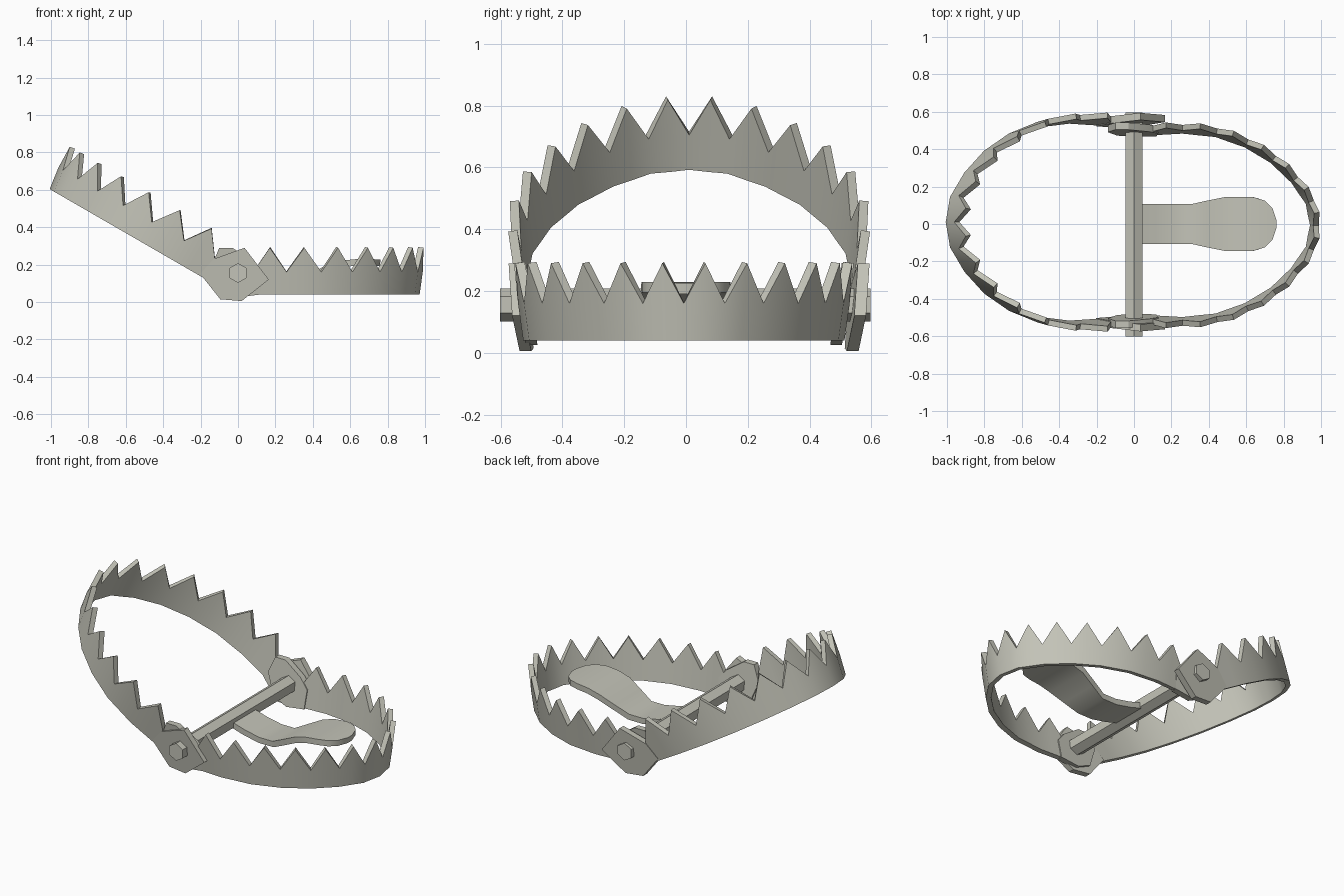
import bpy, bmesh, math
from mathutils import Matrix, Vector

cube = bpy.data.objects.get("Cube")
if cube:
    bpy.data.objects.remove(cube)

PIVOT_Z = 0.155
LOW, VALLEY, PEAK = -0.115, 0.005, 0.135   # band heights relative to the hinge
FLARE = 0.14                               # outward lean per unit of height

steel = bpy.data.materials.new("worn_steel")
steel.use_nodes = True
colour = (0.55, 0.55, 0.48, 1)
steel.diffuse_color = colour
steel.node_tree.nodes["Principled BSDF"].inputs["Base Color"].default_value = colour


def make_object(name, verts, faces, matrix, thickness=0, fix_normals=True):
    """Mesh object, optionally thickened inwards from its surface."""
    mesh = bpy.data.meshes.new(name)
    mesh.from_pydata(verts, [], faces)
    mesh.materials.append(steel)
    if fix_normals:
        bm = bmesh.new()
        bm.from_mesh(mesh)
        bmesh.ops.recalc_face_normals(bm, faces=bm.faces)
        bm.to_mesh(mesh)
        bm.free()
    mesh.transform(matrix)
    obj = bpy.data.objects.new(name, mesh)
    bpy.context.collection.objects.link(obj)
    bpy.ops.object.select_all(action='DESELECT')
    obj.select_set(True)
    bpy.context.view_layer.objects.active = obj
    if thickness:
        mod = obj.modifiers.new("thickness", 'SOLIDIFY')
        mod.thickness = thickness
        mod.offset = -1
        bpy.ops.object.modifier_apply(modifier=mod.name)
    bpy.ops.object.shade_smooth_by_angle(angle=math.radians(30))
    return obj


def jaw_band(name, half, matrix):
    """Toothed band: corners at the valleys, a tooth between each pair."""
    corners = [Vector((x, -y)) for x, y in reversed(half)]
    corners += [Vector(p) for p in half[1:]]
    last = len(corners) - 1
    normals = []
    for i in range(len(corners)):
        along = corners[min(i + 1, last)] - corners[max(i - 1, 0)]
        normals.append(Vector((along.y, -along.x)).normalized())
    columns = []
    for i, p in enumerate(corners):
        columns.append((p, normals[i], VALLEY))
        if i < last:
            mid_normal = (normals[i] + normals[i + 1]).normalized()
            columns.append(((p + corners[i + 1]) / 2, mid_normal, PEAK))
    verts = []
    for p, n, top in columns:
        for z in (LOW, top):
            q = p + n * FLARE * (z - PEAK)
            verts.append((q.x, q.y, z))
    faces = [(2 * i, 2 * i + 2, 2 * i + 3, 2 * i + 1) for i in range(len(columns) - 1)]
    return make_object(name, verts, faces, matrix, 0.03, False)


def hinge_plate(name, outline, outer, side, matrix):
    """Flat leaning plate at the end of a jaw."""
    n = len(outline)
    verts = [(x, side * (outer + FLARE * (z - PEAK) - inset), z)
             for inset in (0, 0.038) for x, z in outline]
    faces = [tuple(range(n)), tuple(range(2 * n - 1, n - 1, -1))]
    faces += [(i, (i + 1) % n, n + (i + 1) % n, n + i) for i in range(n)]
    return make_object(name, verts, faces, matrix)


# Jaws, each with a hinge plate on both ends
half_outline = [(1.006, 0), (0.978, 0.14), (0.89, 0.27), (0.77, 0.385),
                (0.62, 0.475), (0.45, 0.535), (0.26, 0.555), (0.08, 0.545)]
raised_outline = [(x * 1.065 + 0.06, y * 1.065) for x, y in half_outline]
lower_plate = [(-0.1, 0.135), (-0.03, 0.135), (0.08, 0.06), (0.13, 0),
               (0.12, -0.115), (0, -0.13), (-0.09, -0.09), (-0.14, 0.04)]
raised_plate = [(0.037, 0.134), (-0.16, 0.052), (-0.092, -0.12),
                (0.012, -0.169), (0.173, -0.105), (0.15, 0)]

lower_frame = Matrix.Translation((0, -0.007, PIVOT_Z))
raised_frame = (Matrix.Translation((0, 0.01, PIVOT_Z))
                @ Matrix.Rotation(math.radians(30), 4, 'Y')
                @ Matrix.Rotation(math.pi, 4, 'Z'))

for label, outline, plate, frame in (
        ("lower", half_outline, lower_plate, lower_frame),
        ("raised", raised_outline, raised_plate, raised_frame)):
    jaw_band(label + "_jaw", outline, frame)
    for side, end in ((1, "first"), (-1, "second")):
        hinge_plate(f"{label}_{end}_hinge_plate", plate,
                    outline[-1][1] + 0.004, side, frame)

# Hexagonal hinge rod running through all plates
hexagon = [(0.053 * math.sin(math.tau * i / 6), 0.053 * math.cos(math.tau * i / 6))
           for i in range(6)]
rod = [(x, y, z) for y in (-0.602, 0.597) for x, z in hexagon]
rod_faces = [tuple(range(6)), tuple(range(11, 5, -1))]
rod_faces += [(i, (i + 1) % 6, 6 + (i + 1) % 6, 6 + i) for i in range(6)]
make_object("hinge_rod", rod, rod_faces, Matrix.Translation((0, 0, PIVOT_Z)))

# Trigger pedal: length, half width and height of each row
rows = [(0.02, 0.107, 0.165), (0.12, 0.107, 0.135), (0.22, 0.107, 0.115),
        (0.31, 0.107, 0.115), (0.39, 0.125, 0.155), (0.48, 0.143, 0.2),
        (0.56, 0.145, 0.222), (0.64, 0.143, 0.23), (0.7, 0.125, 0.23),
        (0.74, 0.085, 0.228), (0.762, 0.02, 0.226)]
pedal = [(x, s * w, z) for x, w, z in rows for s in (-1, 1)]
pedal_faces = [(2 * i, 2 * i + 2, 2 * i + 3, 2 * i + 1) for i in range(len(rows) - 1)]
make_object("trigger_pedal", pedal, pedal_faces, Matrix(), 0.035, False)
